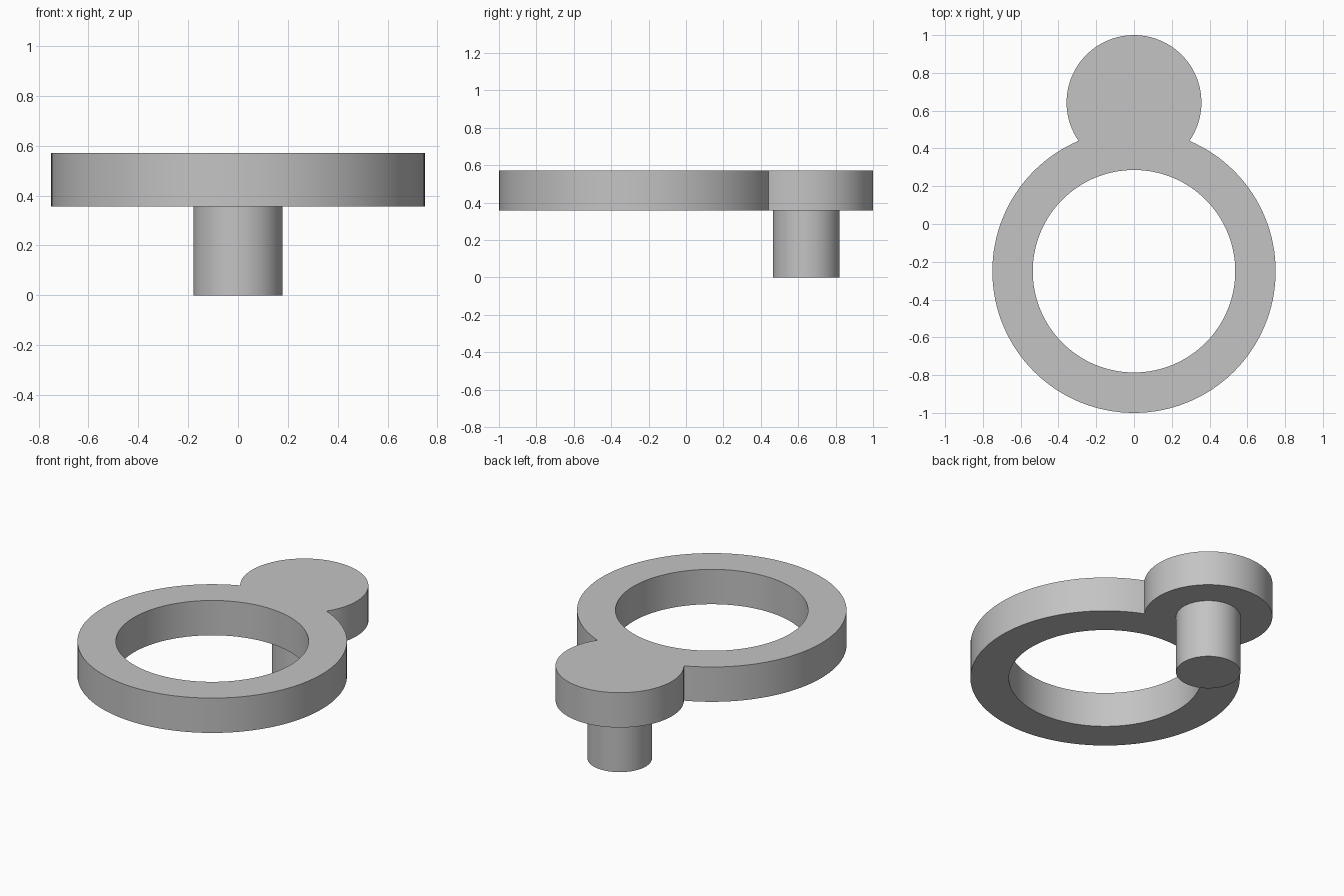
import bpy
import bmesh
from math import sin, cos, pi, atan2, radians, sqrt

cube = bpy.data.objects.get("Cube")
if cube:
    bpy.data.objects.remove(cube, do_unlink=True)

# Main sizes
RING_Y, RING_R, HOLE_R = -0.25, 0.75, 0.536
BOSS_Y, BOSS_R = 0.643, 0.357
PIN_R = 0.179
BOTTOM, TOP = 0.357, 0.571

grey = bpy.data.materials.new("plain grey")
grey.use_nodes = True
colour = (0.55, 0.55, 0.55, 1)
grey.diffuse_color = colour
grey.node_tree.nodes["Principled BSDF"].inputs["Base Color"].default_value = colour


def arc(cy, radius, start, end, steps):
    """Points along an arc, without its last point."""
    angles = [start + (end - start) * i / steps for i in range(steps)]
    return [(radius * cos(a), cy + radius * sin(a)) for a in angles]


def extruded(name, loops, low, high):
    """Solid with the given outline loops, smooth round its walls."""
    bm = bmesh.new()
    edges = []
    for loop in loops:
        verts = [bm.verts.new((x, y, low)) for x, y in loop]
        edges += [bm.edges.new((v, verts[i - 1])) for i, v in enumerate(verts)]
    bmesh.ops.triangle_fill(bm, edges=edges, use_beauty=True)
    result = bmesh.ops.extrude_face_region(bm, geom=bm.faces[:], use_keep_orig=True)
    moved = [g for g in result["geom"] if isinstance(g, bmesh.types.BMVert)]
    bmesh.ops.translate(bm, verts=moved, vec=(0, 0, high - low))
    bmesh.ops.recalc_face_normals(bm, faces=bm.faces[:])
    mesh = bpy.data.meshes.new(name)
    bm.to_mesh(mesh)
    bm.free()
    mesh.materials.append(grey)
    obj = bpy.data.objects.new(name, mesh)
    bpy.context.collection.objects.link(obj)
    bpy.ops.object.select_all(action="DESELECT")
    obj.select_set(True)
    bpy.context.view_layer.objects.active = obj
    bpy.ops.object.shade_smooth_by_angle(angle=radians(30))
    return obj


# Corner where the ring and the round boss meet
gap = BOSS_Y - RING_Y
reach = (gap ** 2 + RING_R ** 2 - BOSS_R ** 2) / (2 * gap)
half = sqrt(RING_R ** 2 - reach ** 2)
ring_angle = atan2(reach, half)
boss_angle = atan2(reach - gap, half)

# Flat plate: ring with the boss merged into its back edge
outline = arc(BOSS_Y, BOSS_R, boss_angle, pi - boss_angle, 72)
outline += arc(RING_Y, RING_R, pi - ring_angle, 2 * pi + ring_angle, 112)
hole = arc(RING_Y, HOLE_R, 0, 2 * pi, 128)
extruded("ring_plate", [outline, hole], BOTTOM, TOP)

# Pin hanging below the boss, sunk a little into the plate
extruded("pin", [arc(BOSS_Y, PIN_R, 0, 2 * pi, 96)], 0, BOTTOM + 0.02)
